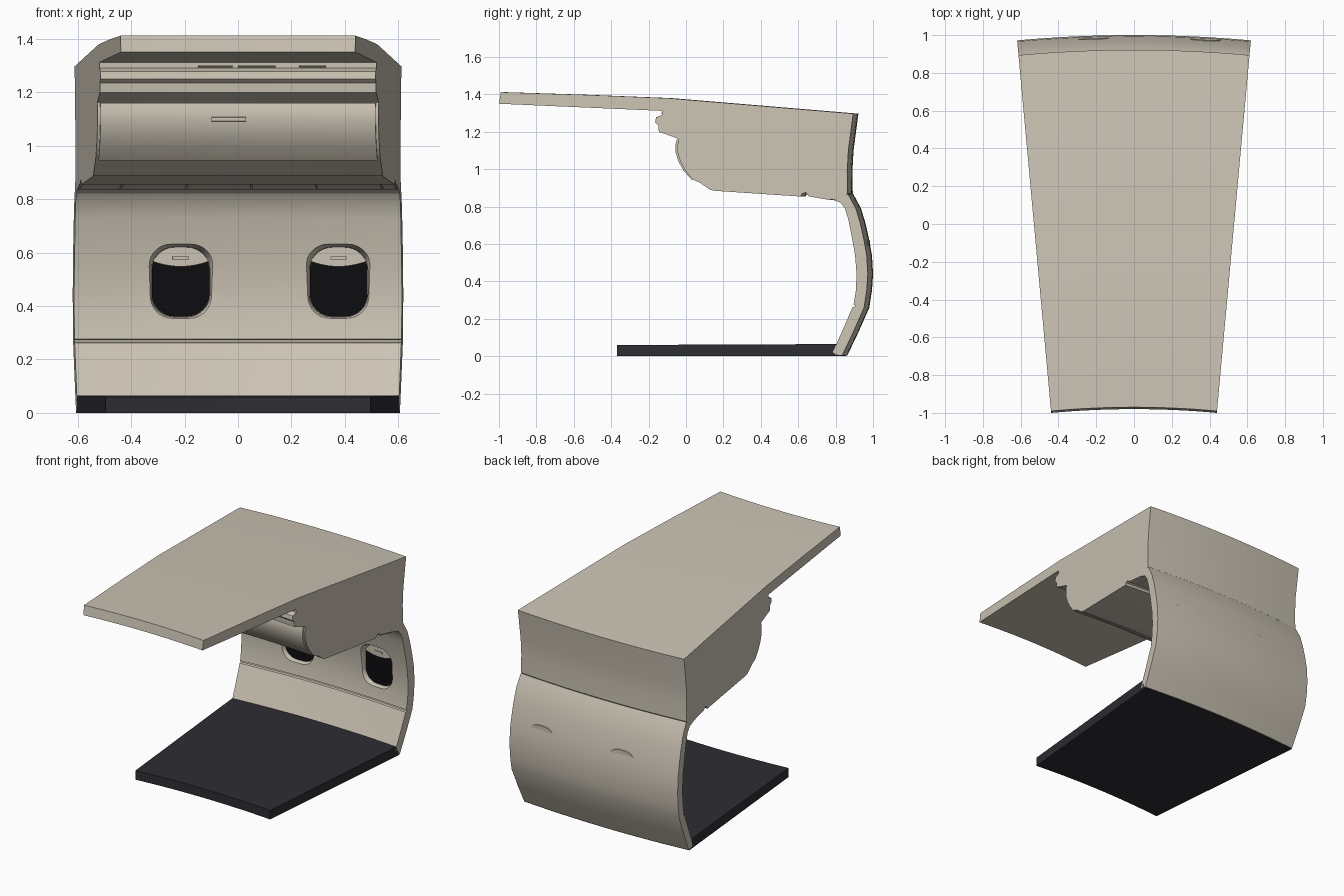
import bpy, bmesh
from math import sin, cos, asin, pi, radians

if "Cube" in bpy.data.objects:
    bpy.data.objects.remove(bpy.data.objects["Cube"])

CY = -5.8                 # revolve axis of the whole cabin ring
A = radians(5.22)         # half angle of the segment


def material(name, col):
    m = bpy.data.materials.new(name)
    m.diffuse_color = (*col, 1)
    m.use_nodes = True
    m.node_tree.nodes["Principled BSDF"].inputs["Base Color"].default_value = m.diffuse_color
    return m


BEIGE = material("beige_panel", (0.60, 0.55, 0.46))
DARK = material("dark_carpet", (0.027, 0.026, 0.033))
BLACK = material("black_glass", (0.004, 0.004, 0.005))


def radius(y):
    return (y - CY) / cos(A)


def place(a, u, y, z):
    """Point at ring angle a, tangential offset u, end-face depth y."""
    r = radius(y)
    return (r * sin(a) + u * cos(a), CY + r * cos(a) - u * sin(a), z)


def skin(name, rings, mat):
    """Closed solid through equal-length rings of points."""
    bm = bmesh.new()
    vs = [[bm.verts.new(p) for p in ring] for ring in rings]
    for r0, r1 in zip(vs, vs[1:]):
        n = len(r0)
        for i in range(n):
            j = (i + 1) % n
            bm.faces.new((r0[i], r0[j], r1[j], r1[i]))
    bm.faces.new(vs[0])
    bm.faces.new(vs[-1][::-1])
    bmesh.ops.recalc_face_normals(bm, faces=bm.faces)
    me = bpy.data.meshes.new(name)
    bm.to_mesh(me)
    bm.free()
    ob = bpy.data.objects.new(name, me)
    bpy.context.collection.objects.link(ob)
    me.materials.append(mat)
    return ob


def sweep(name, profile, a0=-A, a1=A, n=16, mat=BEIGE):
    """Revolve a closed (y, z) profile about the ring axis."""
    angles = [a0 + (a1 - a0) * i / n for i in range(n + 1)]
    return skin(name, [[place(a, 0, y, z) for y, z in profile] for a in angles], mat)


def smooth(ob, angle=28):
    bpy.ops.object.select_all(action='DESELECT')
    ob.select_set(True)
    bpy.context.view_layer.objects.active = ob
    bpy.ops.object.shade_smooth_by_angle(angle=radians(angle))


def rounded(hx, hz, rad, k=8):
    pts = []
    for q, (sx, sz) in enumerate([(1, 1), (-1, 1), (-1, -1), (1, -1)]):
        for i in range(k + 1):
            t = (q + i / k) * pi / 2
            pts.append((sx * (hx - rad) + rad * cos(t), sz * (hz - rad) + rad * sin(t)))
    return pts


def window_loft(name, a, loops, mat, zc=0.49):
    return skin(name, [[place(a, u, y, zc + w) for u, w in rounded(hx, hz, 0.085)]
                       for y, hx, hz in loops], mat)


# ceiling and overhead bin body
smooth(sweep("ceiling_and_bin", [
    (-0.99, 1.412), (-0.55, 1.398), (-0.10, 1.380), (0.894, 1.297), (0.868, 1.10),
    (0.862, 0.99), (0.864, 0.87), (0.83, 0.845), (0.785, 0.838),
    (0.648, 0.862), (0.640, 0.876), (0.620, 0.868), (0.612, 0.854),
    (0.16, 0.884), (0.13, 0.889), (0.10, 0.910), (0.075, 0.928), (0.035, 0.945),
    (-0.002, 0.990), (-0.030, 1.04), (-0.045, 1.09), (-0.045, 1.13), (-0.038, 1.162),
    (-0.075, 1.175), (-0.145, 1.20), (-0.148, 1.235), (-0.165, 1.25), (-0.16, 1.278),
    (-0.128, 1.290), (-0.128, 1.312), (-1.0, 1.350)]))

# bin door and handle
smooth(sweep("bin_door", [
    (0.028, 0.945), (-0.012, 0.990), (-0.041, 1.04), (-0.057, 1.09), (-0.058, 1.13),
    (-0.050, 1.160), (-0.03, 1.160), (-0.035, 1.09), (-0.02, 1.04), (0.01, 0.99),
    (0.040, 0.945)], -A * 0.98, A * 0.98))
sweep("bin_handle", [(-0.066, 1.092), (-0.05, 1.090), (-0.05, 1.108), (-0.066, 1.106)],
      -0.10 / 5.77, 0.03 / 5.77, 4)

# service panels under the bin, split along the row
cuts = [-A * 6.4, -0.43, -0.19, 0.05, 0.29, 0.53, A * 6.4]
for x0, x1 in zip(cuts, cuts[1:]):
    sweep("service_panel", [(0.655, 0.864), (0.655, 0.855), (0.775, 0.834), (0.775, 0.843)],
          (x0 + 0.003) / 6.43, (x1 - 0.003) / 6.43, 4)

# slim light strips below the ceiling
for x0, x1 in [(-0.15, -0.02), (0.0, 0.14), (0.23, 0.33)]:
    sweep("light_strip", [(-0.145, 1.296), (-0.125, 1.292), (-0.125, 1.300), (-0.145, 1.302)],
          x0 / 5.7, x1 / 5.7, 3)

# side wall shell with the seam above the lower panel
wall = sweep("side_wall", [
    (0.785, 0.836), (0.825, 0.822), (0.850, 0.790), (0.868, 0.730), (0.888, 0.630),
    (0.904, 0.540), (0.912, 0.440), (0.908, 0.350), (0.896, 0.276), (0.904, 0.272),
    (0.902, 0.266), (0.890, 0.262), (0.840, 0.145), (0.785, 0.022), (0.800, 0.010),
    (0.835, 0.004), (0.895, 0.130), (0.952, 0.260), (0.966, 0.350), (0.972, 0.440),
    (0.966, 0.540), (0.950, 0.630), (0.932, 0.710), (0.908, 0.790), (0.866, 0.868),
    (0.830, 0.850)], n=24)

# windows: recess, rim, pane, blind and blind grip
for x in (-0.2136, 0.375):
    a = asin(x / 6.73)
    cutter = window_loft("window_cutter", a, [
        (0.80, 0.126, 0.145), (0.895, 0.122, 0.141), (0.922, 0.110, 0.131),
        (0.944, 0.109, 0.130)], BEIGE)
    cutter.hide_render = True
    cutter.hide_viewport = True
    mod = wall.modifiers.new("window", 'BOOLEAN')
    mod.object = cutter
    mod.solver = 'EXACT'
    window_loft("window_pane", a, [(0.936, 0.108, 0.129), (0.944, 0.108, 0.129)], BLACK)
    window_loft("window_housing", a, [(0.942, 0.109, 0.130), (0.957, 0.105, 0.128)], BEIGE)
    top = [(u, w) for u, w in rounded(0.109, 0.130, 0.085) if w > 0.08]
    w0 = 0.078
    edge = [(0.107 * s, w0 - 0.02 * (1 - s * s)) for s in [-1 + i / 5 for i in range(11)]]
    blind = top + edge
    skin("window_blind", [[place(a, u, y, 0.49 + w) for u, w in blind]
                          for y in (0.925, 0.938)], BEIGE)
    skin("blind_grip", [[place(a, u, y, 0.58 + w) for u, w in
                         [(-.03, -.006), (.03, -.006), (.03, .006), (-.03, .006)]]
                        for y in (0.919, 0.927)], BEIGE)

# bake the window recesses into the wall
deps = bpy.context.evaluated_depsgraph_get()
baked = bpy.data.meshes.new_from_object(wall.evaluated_get(deps))
wall.modifiers.clear()
wall.data = baked
smooth(wall)
for ob in [o for o in bpy.data.objects if o.name.startswith("window_cutter")]:
    bpy.data.objects.remove(ob)

# floor
sweep("floor", [(-0.37, 0.0), (0.83, 0.0), (0.80, 0.065), (-0.37, 0.060)], mat=DARK)
